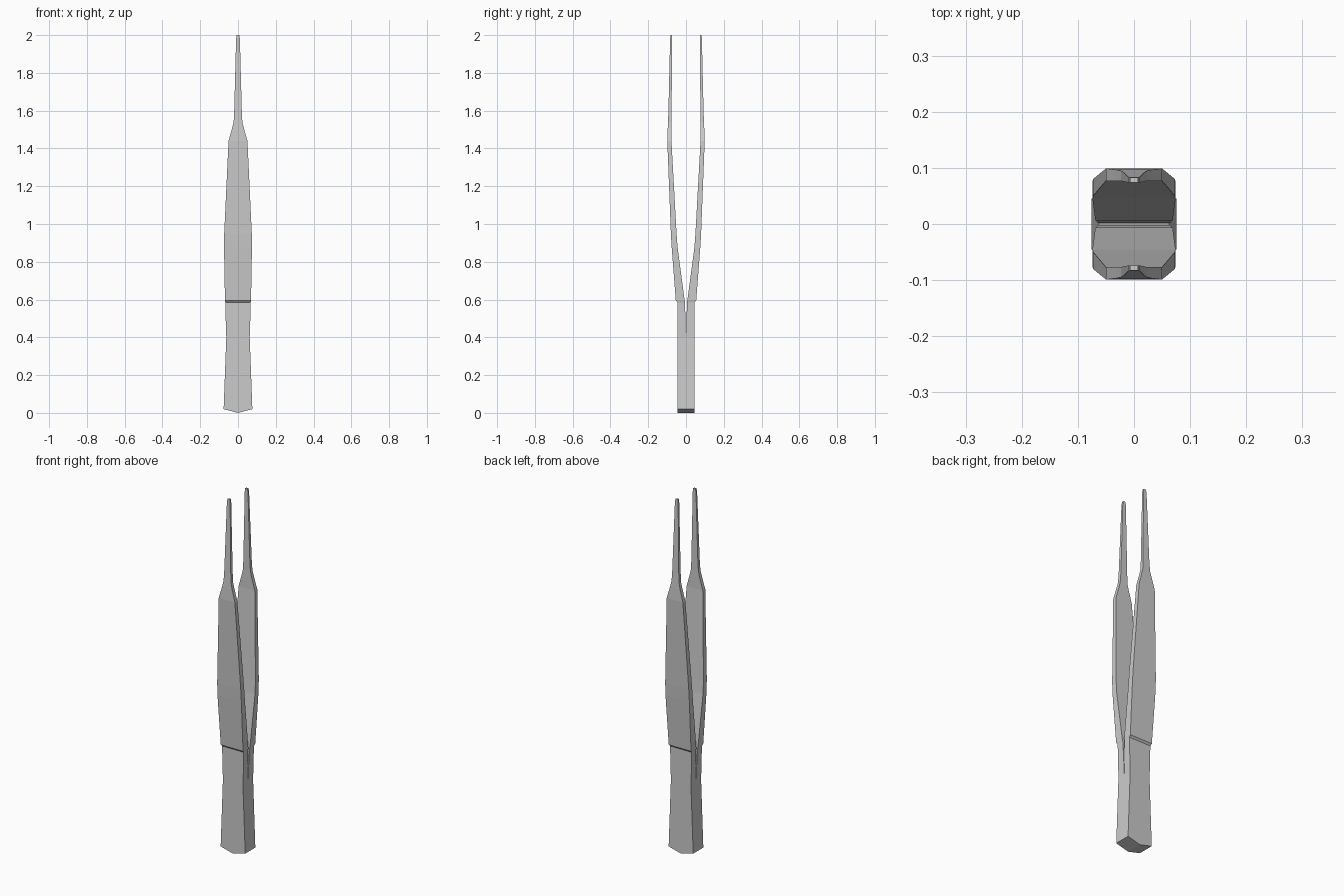
import bpy, bmesh

if "Cube" in bpy.data.objects:
    bpy.data.objects.remove(bpy.data.objects["Cube"])


def finish(bm, name):
    bmesh.ops.recalc_face_normals(bm, faces=bm.faces)
    mesh = bpy.data.meshes.new(name)
    bm.to_mesh(mesh)
    bm.free()
    obj = bpy.data.objects.new(name, mesh)
    bpy.context.collection.objects.link(obj)
    return obj


# Grip end: pointed profile extruded through the depth
profile = [(0, 0), (0.076, 0.02), (0.062, 0.40), (-0.062, 0.40), (-0.076, 0.02)]
bm = bmesh.new()
front = [bm.verts.new((x, -0.045, z)) for x, z in profile]
back = [bm.verts.new((x, 0.045, z)) for x, z in profile]
bm.faces.new(front)
bm.faces.new(back)
for i in range(len(profile)):
    j = (i + 1) % len(profile)
    bm.faces.new((front[i], front[j], back[j], back[i]))
finish(bm, "grip_end")

# Arms: rectangular sections lofted upward (z, half width, inner y, outer y)
sections = [
    (0.40, 0.062, 0.001, 0.045),
    (0.49, 0.065, 0.002, 0.045),
    (0.585, 0.067, 0.006, 0.045),
    (0.595, 0.069, 0.007, 0.054),
    (0.88, 0.074, 0.045, 0.076),
    (0.95, 0.073, 0.050, 0.080),
    (1.44, 0.050, 0.077, 0.099),
    (1.50, 0.033, 0.077, 0.097),
    (1.54, 0.023, 0.077, 0.095),
    (1.60, 0.020, 0.076, 0.093),
    (1.98, 0.010, 0.074, 0.084),
    (2.00, 0.007, 0.074, 0.083),
]
bm = bmesh.new()
rings = [[bm.verts.new(p) for p in ((-w, a, z), (w, a, z), (w, b, z), (-w, b, z))]
         for z, w, a, b in sections]
for lo, hi in zip(rings, rings[1:]):
    for i in range(4):
        j = (i + 1) % 4
        bm.faces.new((lo[i], lo[j], hi[j], hi[i]))
bm.faces.new(rings[-1])
arms = finish(bm, "arms")

# Opposite arm
mirror = arms.modifiers.new("mirror", 'MIRROR')
mirror.use_axis = (False, True, False)
mirror.use_mirror_merge = False
